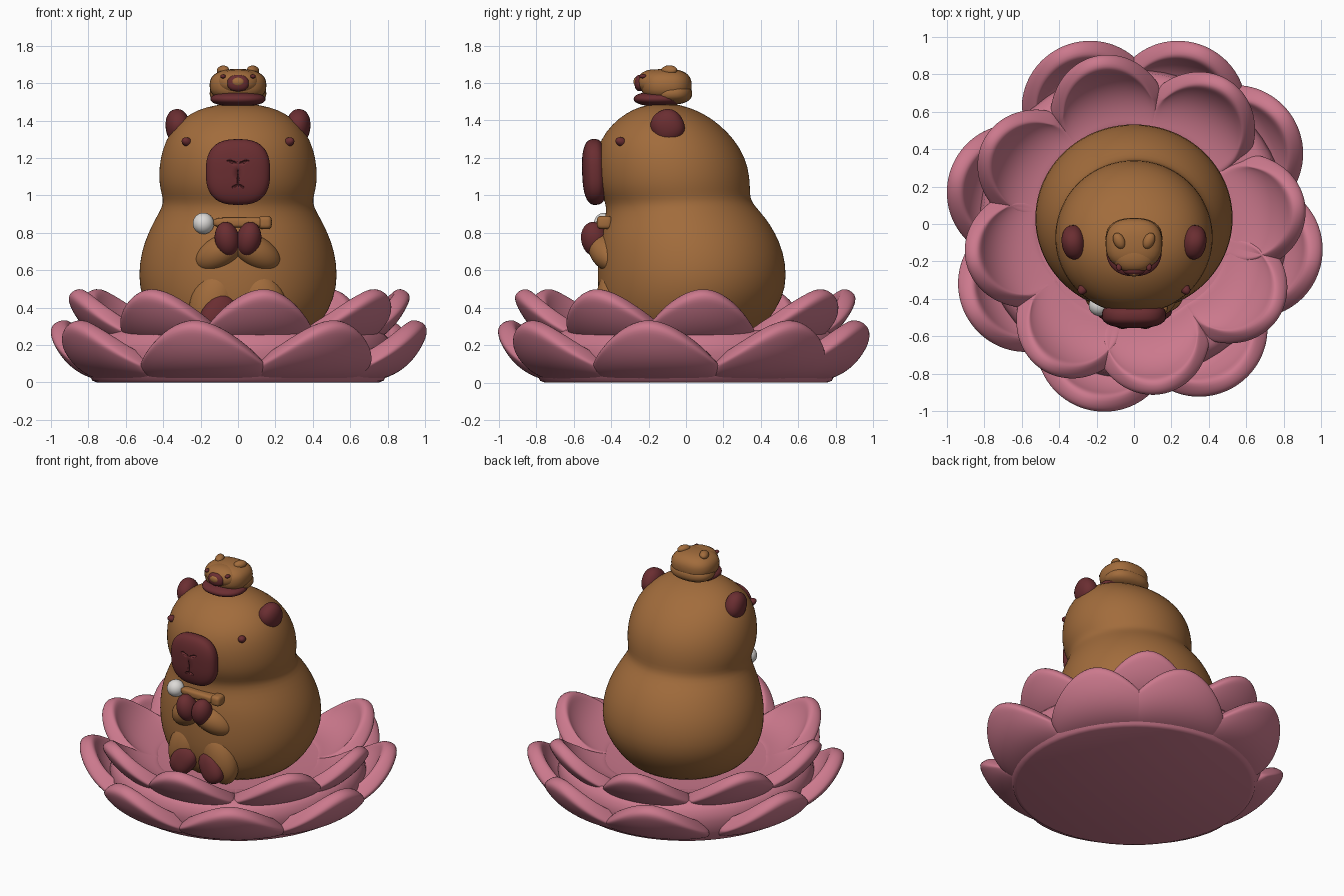
import bpy, bmesh, math
from mathutils import Vector, Euler

if "Cube" in bpy.data.objects:
    bpy.data.objects.remove(bpy.data.objects["Cube"])


def mat(name, c):
    m = bpy.data.materials.new(name)
    m.diffuse_color = (*c, 1)
    m.use_nodes = True
    m.node_tree.nodes["Principled BSDF"].inputs["Base Color"].default_value = m.diffuse_color
    return m


PINK = mat("petal pink", (0.60, 0.19, 0.265))
BROWN = mat("fur brown", (0.36, 0.15, 0.045))
DARK = mat("dark maroon", (0.145, 0.027, 0.031))
WHITE = mat("pearl white", (0.72, 0.70, 0.68))


def make(name, verts, faces, m):
    me = bpy.data.meshes.new(name)
    me.from_pydata([tuple(v) for v in verts], [], faces)
    bm = bmesh.new()
    bm.from_mesh(me)
    bmesh.ops.recalc_face_normals(bm, faces=bm.faces)
    bm.to_mesh(me)
    bm.free()
    for p in me.polygons:
        p.use_smooth = True
    me.materials.append(m)
    ob = bpy.data.objects.new(name, me)
    bpy.context.collection.objects.link(ob)
    return ob


def loft(name, rings, m, n=64):
    """Closed stack of elliptical rings: (z, rx, y_front, y_back)."""
    verts, faces = [], []
    for z, rx, yf, yb in rings:
        for i in range(n):
            a = math.tau * i / n
            verts.append((rx * math.cos(a), (yf + yb) / 2 + (yb - yf) / 2 * math.sin(a), z))
    for k in range(len(rings) - 1):
        for i in range(n):
            j = (i + 1) % n
            faces.append((k * n + i, k * n + j, (k + 1) * n + j, (k + 1) * n + i))
    faces.append(tuple(range(n))[::-1])
    faces.append(tuple(range((len(rings) - 1) * n, len(rings) * n)))
    return make(name, verts, faces, m)


def ball(name, loc, size, m, rot=(0, 0, 0), e=1.0, n=32):
    """Ellipsoid; e below 1 gives a rounded box."""
    p = lambda t: math.copysign(abs(t) ** e, t) if abs(t) > 1e-6 else 0.0
    R = Euler([math.radians(a) for a in rot]).to_matrix()
    h = n // 2
    verts, faces = [], []
    pt = lambda x, y, z: Vector(loc) + R @ Vector((x * size[0], y * size[1], z * size[2]))
    verts.append(pt(0, -1, 0))
    for k in range(1, h):
        t = math.pi * k / h
        for i in range(n):
            a = math.tau * i / n
            verts.append(pt(p(math.sin(t)) * p(math.cos(a)), -p(math.cos(t)), p(math.sin(t)) * p(math.sin(a))))
    verts.append(pt(0, 1, 0))
    last = len(verts) - 1
    for i in range(n):
        j = (i + 1) % n
        faces.append((0, 1 + i, 1 + j))
        for k in range(h - 2):
            b = 1 + k * n
            faces.append((b + i, b + n + i, b + n + j, b + j))
        faces.append((last, last - n + j, last - n + i))
    return make(name, verts, faces, m)


def pair(name, loc, size, m, rot=(0, 0, 0), e=1.0):
    for s, side in ((-1, "left"), (1, "right")):
        ball(f"{side}_{name}", (s * loc[0], loc[1], loc[2]), size, m, (rot[0], s * rot[1], s * rot[2]), e)


def petal(name, deg, prof, width, thick):
    """Curved petal along a quadratic (r, z) profile; the sides stop short so the tip is round."""
    nu, nv = 8, 12
    (r0, z0), (r1, z1), (r2, z2) = prof
    verts, faces = [], []
    for i in range(nu + 1):
        t = i / nu
        for j in range(nv + 1):
            v = 2 * j / nv - 1
            u = t * (1 - 0.5 * abs(v) ** 1.8)
            q = ((1 - u) ** 2, 2 * u * (1 - u), u * u)
            r = q[0] * r0 + q[1] * r1 + q[2] * r2 - 0.05 * v * v * t
            z = q[0] * z0 + q[1] * z1 + q[2] * z2
            a = math.radians(deg) + v * width / 0.85 * (1 - 0.12 * t * t)
            verts.append((r * math.cos(a), r * math.sin(a), z))
    for i in range(nu):
        for j in range(nv):
            b = i * (nv + 1) + j
            faces.append((b, b + 1, b + nv + 2, b + nv + 1))
    ob = make(name, verts, faces, PINK)
    s = ob.modifiers.new("thickness", "SOLIDIFY")
    s.thickness, s.offset = thick, 0
    d = ob.modifiers.new("round", "SUBSURF")
    d.levels = d.render_levels = 2


# lotus: solid bowl and two layers of thick petals
loft("lotus_base", [(z, r, -r, r) for z, r in (
    (0.0, 0.755), (0.01, 0.78), (0.08, 0.81), (0.16, 0.825), (0.23, 0.81), (0.28, 0.76),
    (0.275, 0.68), (0.255, 0.57), (0.245, 0.45), (0.24, 0.1))], PINK)
for i, d in enumerate((256, 302, 348, 35, 69, 111, 165, 209)):
    petal(f"outer_petal_{i}", d, ((0.60, 0.055), (0.915, 0.03), (0.99, 0.335)), 0.40, 0.105)
for i, d in enumerate((6, 56, 103, 150, 193, 238, 279, 327)):
    petal(f"inner_petal_{i}", d, ((0.50, 0.205), (0.80, 0.215), (0.895, 0.50)), 0.40, 0.095)

# body and head in one loft
body = loft("body", [
    (0.22, 0.33, -0.33, 0.33), (0.26, 0.38, -0.38, 0.375), (0.33, 0.455, -0.44, 0.44),
    (0.45, 0.515, -0.468, 0.518), (0.57, 0.534, -0.473, 0.54), (0.70, 0.517, -0.468, 0.52),
    (0.80, 0.48, -0.455, 0.477), (0.88, 0.439, -0.43, 0.425), (0.94, 0.404, -0.425, 0.37),
    (0.98, 0.400, -0.44, 0.343), (1.03, 0.415, -0.465, 0.342), (1.10, 0.424, -0.48, 0.34),
    (1.20, 0.416, -0.482, 0.318), (1.30, 0.385, -0.457, 0.258), (1.38, 0.33, -0.395, 0.178),
    (1.44, 0.252, -0.32, 0.09), (1.475, 0.165, -0.245, 0.0), (1.49, 0.06, -0.16, -0.07)], BROWN)
sub = body.modifiers.new("round", "SUBSURF")
sub.levels = sub.render_levels = 1

# limbs
pair("arm", (0.10, -0.425, 0.695), (0.15, 0.085, 0.085), BROWN, (0, 28, 25))
pair("paw", (0.058, -0.488, 0.765), (0.066, 0.072, 0.095), DARK, (12, 10, 0))
pair("leg", (0.13, -0.385, 0.43), (0.125, 0.095, 0.19), BROWN, (0, -18, 0))
pair("foot", (0.108, -0.45, 0.37), (0.082, 0.06, 0.11), DARK, (-10, -34, 0), 0.85)

# muzzle with carved nostrils and mouth
muzzle = ball("muzzle", (0, -0.487, 1.125), (0.172, 0.068, 0.176), DARK, (2, 0, 0), 0.76, 48)
cuts = [((-0.035, -0.555, 1.18), (0.028, 0.014, 0.007), 15), ((0.035, -0.555, 1.18), (0.028, 0.014, 0.007), -15),
        ((0, -0.555, 1.09), (0.006, 0.014, 0.045), 0),
        ((-0.018, -0.555, 1.05), (0.02, 0.014, 0.006), -30), ((0.018, -0.555, 1.05), (0.02, 0.014, 0.006), 30)]
for i, (loc, size, tilt) in enumerate(cuts):
    c = ball(f"muzzle_cutter_{i}", loc, size, DARK, (0, tilt, 0), 1, 12)
    c.hide_render = True
    c.hide_viewport = True
    b = muzzle.modifiers.new("carve", "BOOLEAN")
    b.operation, b.object, b.solver = "DIFFERENCE", c, "EXACT"
ball("muzzle_bridge", (0, -0.42, 1.14), (0.15, 0.05, 0.17), BROWN, (0, 0, 0), 0.75)

# ears and eyes
pair("ear", (0.322, -0.098, 1.368), (0.064, 0.088, 0.092), DARK, (30, 5, -8), 0.9)
pair("eye", (0.272, -0.345, 1.285), (0.026, 0.036, 0.024), DARK, (-20, 0, 35))

# stick with pearl
ball("pearl", (-0.185, -0.435, 0.85), (0.057, 0.057, 0.057), WHITE)
ball("stick", (0.02, -0.435, 0.855), (0.155, 0.04, 0.028), BROWN, (0, 0, 0), 0.6)
ball("stick_end", (0.145, -0.435, 0.855), (0.036, 0.042, 0.036), BROWN, (0, 0, 0), 0.6)

# little animal on top of the head
ball("small_base", (0, -0.145, 1.515), (0.148, 0.135, 0.04), DARK, (0, 0, 0), 0.9)
ball("small_body", (0, -0.105, 1.588), (0.152, 0.135, 0.088), BROWN, (0, 0, 0), 0.8)
ball("small_back", (0, -0.075, 1.545), (0.152, 0.108, 0.06), BROWN, (0, 0, 0), 0.85)
ball("small_head", (0, -0.165, 1.605), (0.115, 0.095, 0.068), BROWN, (0, 0, 0), 0.9)
ball("small_muzzle", (0, -0.245, 1.60), (0.058, 0.03, 0.044), DARK, (0, 0, 0), 0.85)
ball("small_nose", (0, -0.266, 1.607), (0.033, 0.014, 0.024), BROWN)
pair("small_ear", (0.08, -0.09, 1.668), (0.03, 0.045, 0.026), BROWN, (0, 15, -25))
pair("small_eye", (0.08, -0.23, 1.636), (0.015, 0.02, 0.011), DARK)
